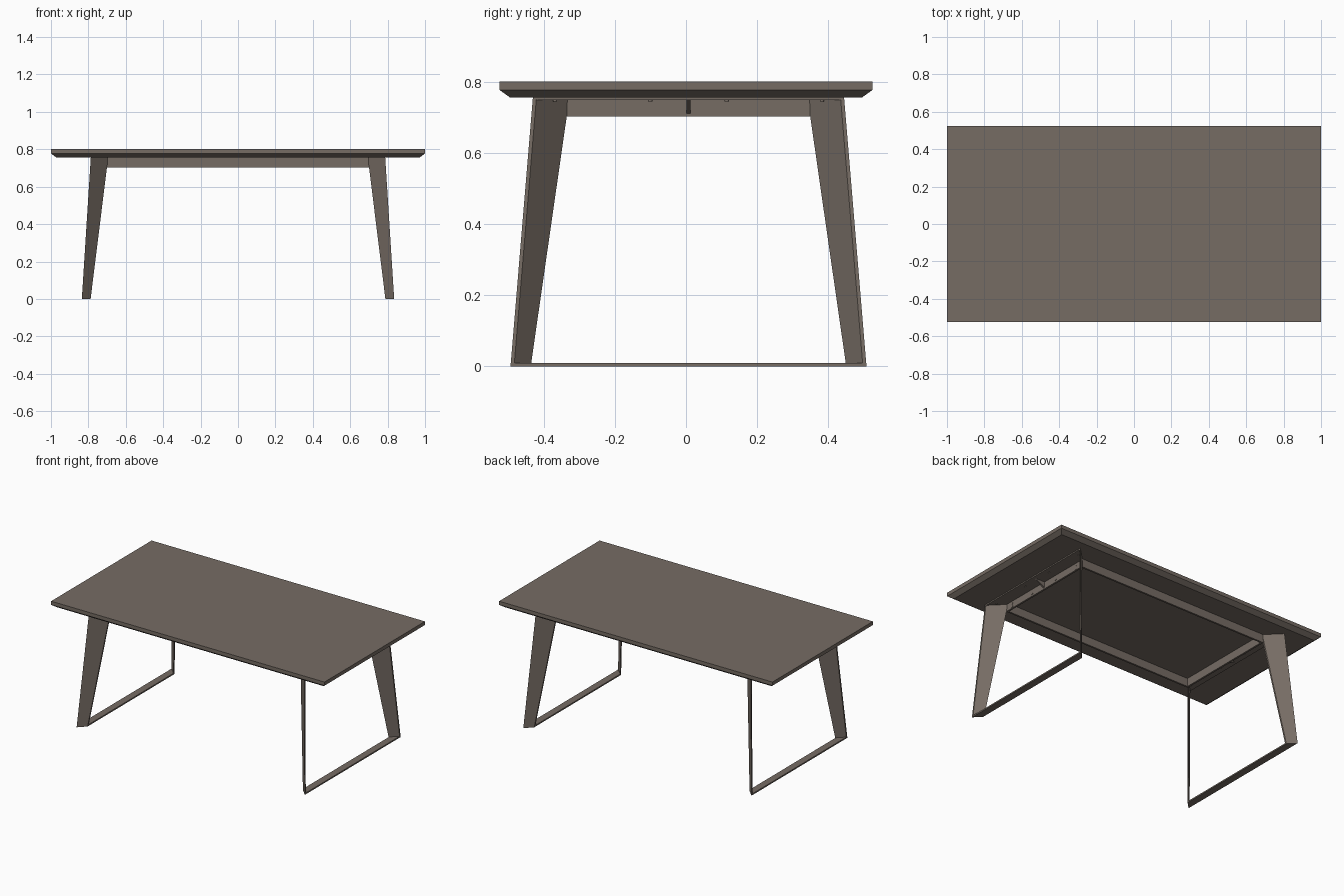
import bpy, bmesh, math
from mathutils import Matrix

if "Cube" in bpy.data.objects:
    bpy.data.objects.remove(bpy.data.objects["Cube"])

mat = bpy.data.materials.new("taupe_brown")
mat.diffuse_color = (0.18, 0.15, 0.127, 1)
mat.use_nodes = True
mat.node_tree.nodes["Principled BSDF"].inputs["Base Color"].default_value = mat.diffuse_color

YC = 0.007            # the base sits slightly off centre in y
ZT = 0.757            # underside of the tabletop


def finish(name, bm):
    bmesh.ops.recalc_face_normals(bm, faces=bm.faces)
    me = bpy.data.meshes.new(name)
    bm.to_mesh(me)
    bm.free()
    me.materials.append(mat)
    ob = bpy.data.objects.new(name, me)
    bpy.context.collection.objects.link(ob)
    return ob


def loft(name, rings):
    """Skin a stack of rings (lists of points) and cap both ends."""
    bm = bmesh.new()
    vs = [[bm.verts.new(p) for p in r] for r in rings]
    n = len(rings[0])
    for a, b in zip(vs, vs[1:]):
        for i in range(n):
            j = (i + 1) % n
            bm.faces.new((a[i], a[j], b[j], b[i]))
    bm.faces.new(vs[0])
    bm.faces.new(vs[-1])
    return finish(name, bm)


def rect(hx, hy, z, cy=0.0):
    return [(-hx, cy - hy, z), (hx, cy - hy, z), (hx, cy + hy, z), (-hx, cy + hy, z)]


def box(name, x0, x1, y0, y1, z0, z1):
    return loft(name, [[(x0, y0, z), (x1, y0, z), (x1, y1, z), (x0, y1, z)] for z in (z0, z1)])


def disc(name, loc, r, depth, axis_x):
    bm = bmesh.new()
    m = Matrix.Translation(loc)
    if axis_x:
        m = m @ Matrix.Rotation(math.pi / 2, 4, 'Y')
    bmesh.ops.create_cone(bm, cap_ends=True, segments=12, radius1=r, radius2=r,
                          depth=depth, matrix=m)
    return finish(name, bm)


# tabletop with a bevelled lower edge
loft("tabletop", [rect(0.973, 0.496, ZT), rect(1.0, 0.525, 0.778), rect(1.0, 0.525, 0.802)])


def leg_section(sx, sy, xo, xi, yo, z, t=0.010):
    """Diagonal plate footprint, thickness measured along y."""
    yi = yo - (xo - xi)
    pts = [(xo, yo), (xi, yi), (xi, yi - t), (xo, yo - t)]
    return [(sx * x, YC + sy * y, z) for x, y in pts]


def strap(name, sx, xo, xi, yo, z0, z1):
    """Flat bar along y with mitred ends."""
    yi = yo - (xo - xi)
    pts = [(xo, -yo), (xo, yo), (xi, yi), (xi, -yi)]
    loft(name, [[(sx * x, YC + y, z) for x, y in pts] for z in (z0, z1)])


for sx, side in ((-1, "left"), (1, "right")):
    # splayed, tapering diagonal legs
    for sy, end in ((-1, "front"), (1, "back")):
        loft(f"{end}_{side}_leg", [leg_section(sx, sy, 0.835, 0.788, 0.501, 0.0),
                                   leg_section(sx, sy, 0.787, 0.694, 0.438, ZT)])
    # floor bar and top mounting plate of each leg frame
    strap(f"{side}_floor_bar", sx, 0.835, 0.788, 0.501, 0.0, 0.009)
    strap(f"{side}_mounting_plate", sx, 0.787, 0.694, 0.438, 0.749, ZT)

    # triangular gusset in the middle of each end
    tri = [(0.70, 0.749), (0.765, 0.749), (0.70, 0.712)]
    loft(f"{side}_gusset", [[(sx * x, YC + y, z) for x, z in tri] for y in (-0.005, 0.005)])

    # bolts on the end rail and under the mounting plate
    for y in (-0.293, 0.293):
        for z in (0.735, 0.713):
            disc(f"{side}_rail_bolt", (sx * 0.70, YC + y, z), 0.008, 0.004, True)
    for y in (-0.108, 0.108):
        disc(f"{side}_small_rail_bolt", (sx * 0.70, YC + y, 0.718), 0.006, 0.006, True)
    for y in (-0.376, -0.108, 0.108, 0.376):
        disc(f"{side}_plate_bolt", (sx * 0.75, YC + y, 0.748), 0.006, 0.005, False)

    # end rail of the apron
    x0, x1 = sorted((sx * 0.688, sx * 0.70))
    box(f"{side}_end_rail", x0, x1, YC - 0.348, YC + 0.348, 0.703, ZT)

# long rails of the apron
for sy, end in ((-1, "front"), (1, "back")):
    y0, y1 = sorted((YC + sy * 0.336, YC + sy * 0.348))
    box(f"{end}_long_rail", -0.70, 0.70, y0, y1, 0.703, ZT)
